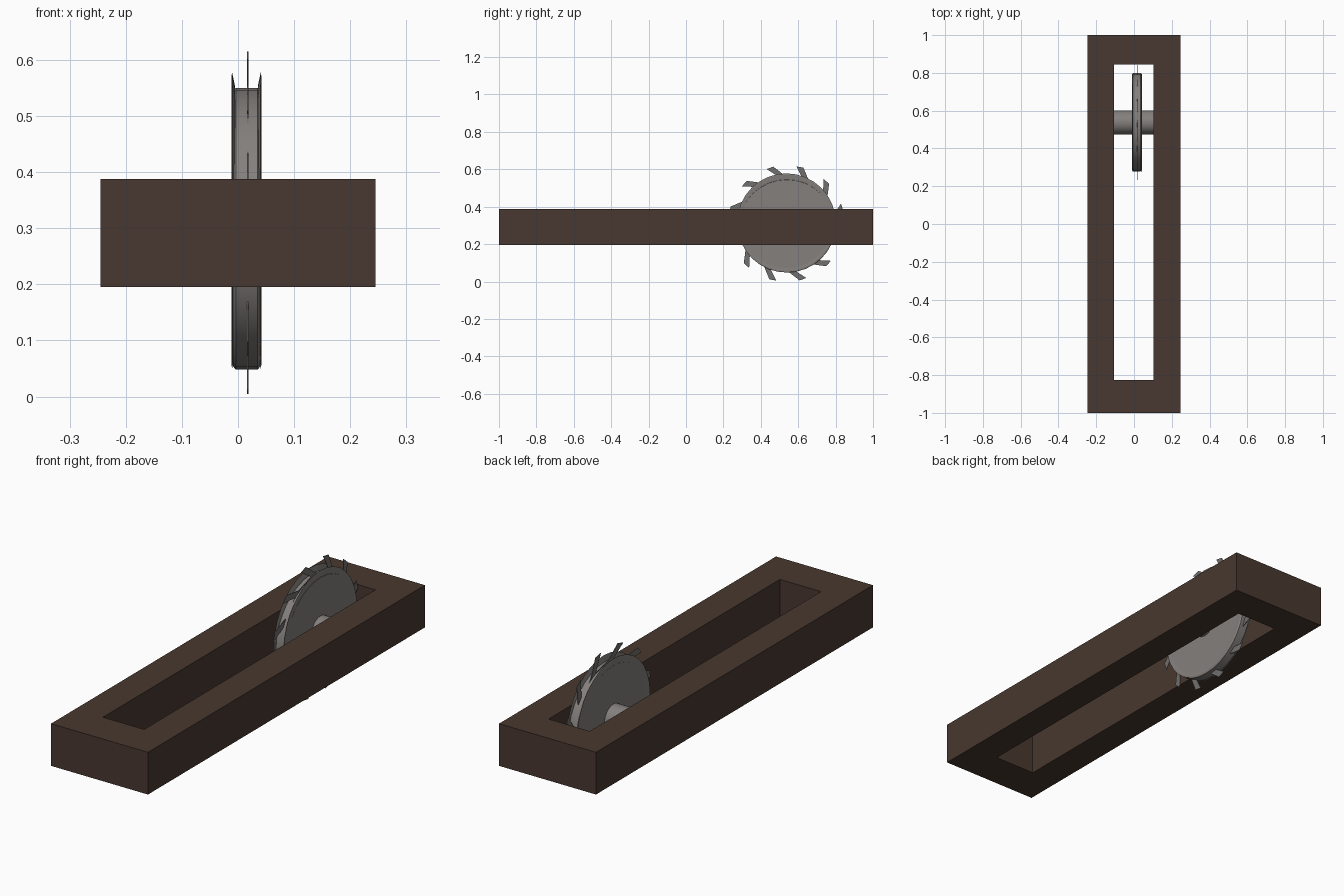
import bpy, bmesh, math

if "Cube" in bpy.data.objects:
    bpy.data.objects.remove(bpy.data.objects["Cube"])

CX, CY, CZ = 0.015, 0.537, 0.314   # wheel centre


def material(name, rgb):
    m = bpy.data.materials.new(name)
    m.diffuse_color = (*rgb, 1)
    m.use_nodes = True
    m.node_tree.nodes["Principled BSDF"].inputs["Base Color"].default_value = m.diffuse_color
    return m


wood = material("dark_wood", (0.065, 0.039, 0.029))
steel = material("warm_steel", (0.23, 0.215, 0.203))
blade_steel = material("blade_steel", (0.17, 0.16, 0.153))


def make_object(name, bm, mat, smooth=False):
    bmesh.ops.remove_doubles(bm, verts=bm.verts, dist=1e-5)
    bmesh.ops.recalc_face_normals(bm, faces=bm.faces)
    me = bpy.data.meshes.new(name)
    bm.to_mesh(me)
    bm.free()
    ob = bpy.data.objects.new(name, me)
    bpy.context.collection.objects.link(ob)
    me.materials.append(mat)
    if smooth:
        bpy.ops.object.select_all(action='DESELECT')
        ob.select_set(True)
        bpy.context.view_layer.objects.active = ob
        bpy.ops.object.shade_smooth_by_angle(angle=math.radians(30))
    return ob


def lathe_x(name, profile, y, z, sides=32, stretch=1.0, smooth=True):
    """Spin (x, radius) points about an axis parallel to x."""
    bm = bmesh.new()
    vs = [bm.verts.new((x, 0, r)) for x, r in profile]
    es = [bm.edges.new(p) for p in zip(vs, vs[1:])]
    bmesh.ops.spin(bm, geom=vs + es, cent=(0, 0, 0), axis=(1, 0, 0),
                   angle=2 * math.pi, steps=sides, use_merge=True)
    for v in bm.verts:
        v.co.y = v.co.y * stretch + y
        v.co.z += z
    return make_object(name, bm, steel, smooth)


def extrude_all(bm, faces, vec):
    ext = bmesh.ops.extrude_face_region(bm, geom=faces, use_keep_orig=True)
    bmesh.ops.translate(bm, vec=vec,
                        verts=[v for v in ext["geom"] if isinstance(v, bmesh.types.BMVert)])


# wooden frame: rectangular ring
bm = bmesh.new()
outer = [(-.245, -1), (.245, -1), (.245, 1), (-.245, 1)]
inner = [(-.105, -.825), (.103, -.825), (.103, .845), (-.105, .845)]
o = [bm.verts.new((x, y, .195)) for x, y in outer]
i = [bm.verts.new((x, y, .195)) for x, y in inner]
faces = [bm.faces.new((o[k], o[(k + 1) % 4], i[(k + 1) % 4], i[k])) for k in range(4)]
extrude_all(bm, faces, (0, 0, .193))
make_object("wooden_frame", bm, wood)

# axle spanning the slot
lathe_x("axle", [(-.108, 0), (-.108, .064), (.108, .064), (.108, 0)], .538, .305)

# inner drum, slightly lower than the side discs
lathe_x("drum", [(-.009, 0), (-.009, .245), (-.004, .251),
                 (.035, .251), (.040, .245), (.040, 0)], .539, .299, stretch=1.035)

# mirrored dished side discs with sharp rims
for name, s in (("left_disc", -1), ("right_disc", 1)):
    lathe_x(name, [(CX + s * d, r) for d, r in
                   ((.0215, 0), (.0215, .208), (.0265, .258), (.0255, .264),
                    (.0205, .24), (.0195, .2), (.0195, 0))], CY, CZ, smooth=False)

# thin saw blade with twelve raked teeth
bm = bmesh.new()
ring = []
for k in range(12):
    a = 20 + 30 * k
    for da, r in ((-20, .25), (-7, .312), (0, .31), (-12, .247)):
        t = math.radians(a + da)
        ring.append(bm.verts.new((CX + .001, CY + r * math.cos(t), .310 + r * math.sin(t))))
extrude_all(bm, [bm.faces.new(ring)], (.0025, 0, 0))
bmesh.ops.triangulate(bm, faces=[f for f in bm.faces if len(f.verts) > 4])
make_object("saw_blade", bm, blade_steel)
